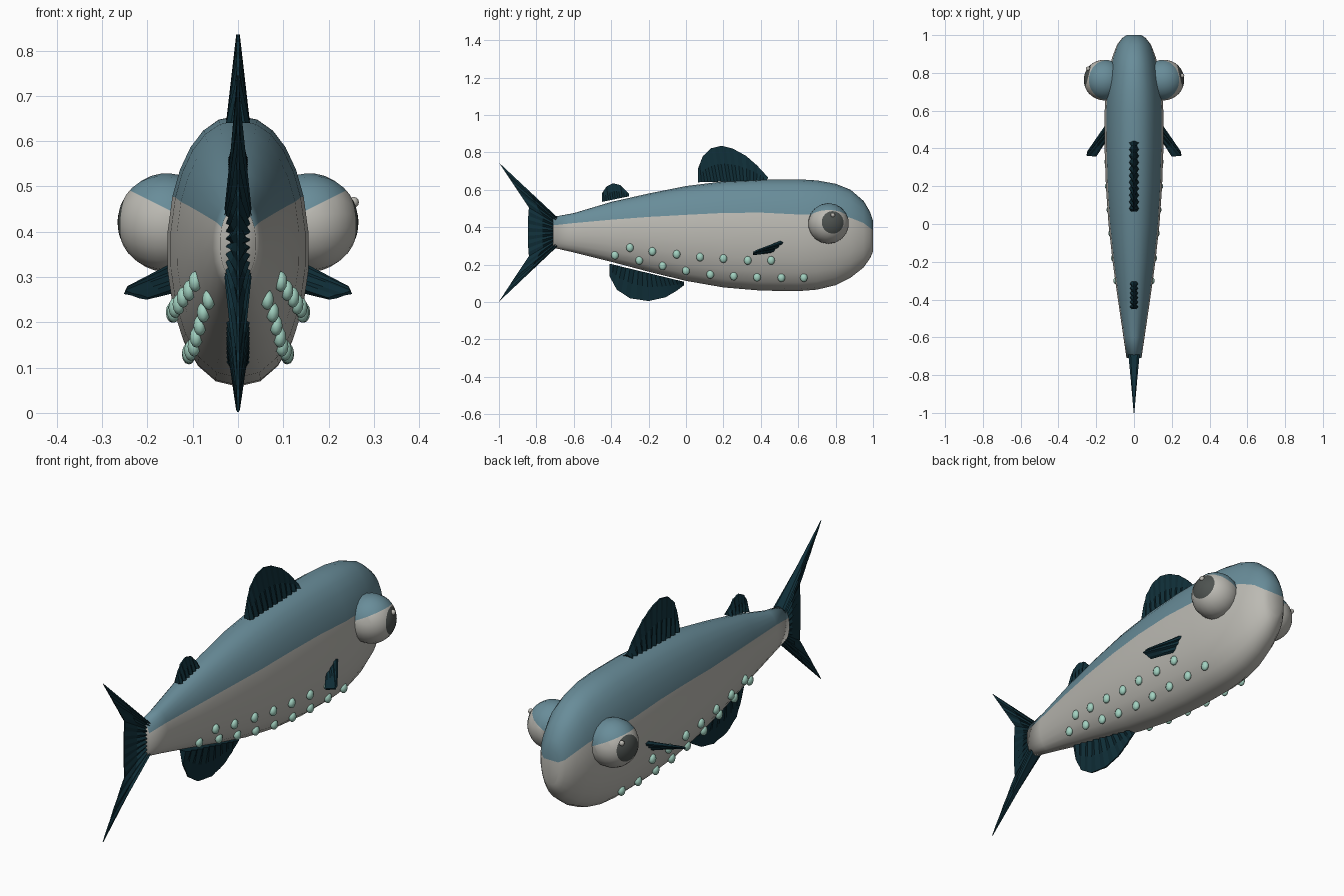
import bpy, bmesh, math
from mathutils import Vector

if "Cube" in bpy.data.objects:
    bpy.data.objects.remove(bpy.data.objects["Cube"])


def material(name, rgb):
    m = bpy.data.materials.new(name)
    m.diffuse_color = (*rgb, 1)
    m.use_nodes = True
    m.node_tree.nodes["Principled BSDF"].inputs["Base Color"].default_value = m.diffuse_color
    return m


BLUE = material("slate blue", (0.14, 0.265, 0.32))
PALE = material("pale grey", (0.50, 0.49, 0.45))
DARK = material("dark teal", (0.005, 0.028, 0.040))
PUPIL = material("charcoal", (0.075, 0.085, 0.080))
MINT = material("mint", (0.36, 0.64, 0.53))


def finish(name, bm, mats, smooth):
    bmesh.ops.recalc_face_normals(bm, faces=bm.faces[:])
    me = bpy.data.meshes.new(name)
    bm.to_mesh(me)
    bm.free()
    for m in mats:
        me.materials.append(m)
    for p in me.polygons:
        p.use_smooth = smooth
    ob = bpy.data.objects.new(name, me)
    bpy.context.collection.objects.link(ob)
    return ob


# Body stations: y, bottom z, top z, half width, z of the colour line
STATIONS = [
    (-0.71, 0.290, 0.455, 0.040, 0.410), (-0.60, 0.265, 0.475, 0.056, 0.422),
    (-0.40, 0.215, 0.535, 0.086, 0.440), (-0.20, 0.162, 0.580, 0.114, 0.455),
    (0.00, 0.113, 0.620, 0.136, 0.466), (0.20, 0.078, 0.645, 0.150, 0.476),
    (0.40, 0.061, 0.655, 0.157, 0.478), (0.60, 0.058, 0.656, 0.156, 0.468),
    (0.70, 0.066, 0.650, 0.150, 0.466), (0.80, 0.090, 0.632, 0.135, 0.464),
    (0.88, 0.130, 0.600, 0.117, 0.450), (0.95, 0.185, 0.540, 0.090, 0.422),
    (0.985, 0.235, 0.480, 0.062, 0.395), (1.00, 0.270, 0.435, 0.040, 0.385)]


def body_at(y):
    for a, b in zip(STATIONS, STATIONS[1:]):
        if a[0] <= y <= b[0]:
            t = (y - a[0]) / (b[0] - a[0])
            return [p + (q - p) * t for p, q in zip(a, b)]


def half_width(station, s):
    return station[3] * max(0.0, 1 - s * s) ** 0.45


# Body: rings with a vertex on the colour line
def build_body():
    bm = bmesh.new()
    low, up = 7, 5
    rings = []
    for st in STATIONS:
        y, zb, zt, w, zl = st
        c, h = (zb + zt) / 2, (zt - zb) / 2
        line = math.asin((zl - c) / h)
        angles = [-math.pi / 2 + (line + math.pi / 2) * i / low for i in range(low)]
        angles += [line + (math.pi / 2 - line) * i / up for i in range(up + 1)]
        side = [(half_width(st, math.sin(a)), c + h * math.sin(a)) for a in angles]
        loop = side + [(-x, z) for x, z in side[-2:0:-1]]
        rings.append([bm.verts.new((x, y, z)) for x, z in loop])
    n = len(rings[0])
    for r, q in zip(rings, rings[1:]):
        for i in range(n):
            j = (i + 1) % n
            f = bm.faces.new((r[i], r[j], q[j], q[i]))
            f.material_index = 0 if low <= i < low + 2 * up else 1
    bm.faces.new(rings[0]).material_index = 1
    # Snout cap split along the colour line
    last = rings[-1]
    bm.faces.new(last[low:low + 2 * up + 1]).material_index = 0
    bm.faces.new(last[low + 2 * up:] + last[:low + 1]).material_index = 1
    finish("body", bm, [BLUE, PALE], True)


build_body()


# Pleated fin: each rib runs from a base point to a rim point
def build_fin(name, ribs, normal, thick_base, thick_tip):
    bm = bmesh.new()
    normal = Vector(normal).normalized()
    dense = []
    for (a, b), (c, d) in zip(ribs, ribs[1:]):
        for t in (0, 1 / 3, 2 / 3):
            dense.append((Vector(a).lerp(Vector(c), t), Vector(b).lerp(Vector(d), t)))
    dense.append(tuple(map(Vector, ribs[-1])))
    cols = []
    for i, (a, b) in enumerate(dense):
        pleat = 1.0 if i % 2 else 0.6
        loop = []
        for side in (1, -1):
            ts = (0, 0.5, 1) if side == 1 else (1, 0.5, 0)
            for t in ts:
                w = (thick_base + (thick_tip - thick_base) * t) * pleat * side
                loop.append(bm.verts.new(a.lerp(b, t) + normal * w))
        cols.append(loop)
    for p, q in zip(cols, cols[1:]):
        for i in range(6):
            j = (i + 1) % 6
            bm.faces.new((p[i], p[j], q[j], q[i]))
    bm.faces.new(cols[0])
    bm.faces.new(cols[-1])
    finish(name, bm, [DARK], False)


def centre_fin(name, rim, base_a, base_b, tb, tt):
    (ya, za), (yb, zb) = base_a, base_b
    ribs = []
    for i, (y, z) in enumerate(rim):
        t = i / (len(rim) - 1)
        ribs.append(((0, ya + (yb - ya) * t, za + (zb - za) * t), (0, y, z)))
    build_fin(name, ribs, (1, 0, 0), tb, tt)


centre_fin("front_dorsal_fin",
           [(0.065, 0.715), (0.09, 0.78), (0.135, 0.822), (0.19, 0.835), (0.25, 0.82),
            (0.32, 0.782), (0.38, 0.73), (0.44, 0.665)],
           (0.065, 0.64), (0.43, 0.65), 0.026, 0.004)
centre_fin("rear_dorsal_fin",
           [(-0.45, 0.58), (-0.425, 0.617), (-0.39, 0.635), (-0.35, 0.625), (-0.305, 0.58)],
           (-0.45, 0.535), (-0.305, 0.565), 0.022, 0.004)
centre_fin("belly_fin",
           [(-0.41, 0.14), (-0.37, 0.066), (-0.30, 0.02), (-0.20, 0.005), (-0.11, 0.025),
            (-0.05, 0.06), (-0.01, 0.09)],
           (-0.41, 0.205), (-0.01, 0.108), 0.026, 0.004)
centre_fin("tail_fin",
           [(-1.0, 0.745), (-0.92, 0.625), (-0.84, 0.505), (-0.845, 0.44), (-0.845, 0.375),
            (-0.845, 0.31), (-0.84, 0.245), (-0.92, 0.125), (-1.0, 0.002)],
           (-0.69, 0.455), (-0.69, 0.295), 0.030, 0.003)

# Side fins, swept back and outwards
for s, label in ((1, "right"), (-1, "left")):
    ribs = [((s * 0.145, 0.525, 0.328), (s * 0.245, 0.385, 0.278)),
            ((s * 0.145, 0.490, 0.300), (s * 0.25, 0.362, 0.266)),
            ((s * 0.145, 0.450, 0.268), (s * 0.20, 0.360, 0.252))]
    a, b = Vector(ribs[0][1]) - Vector(ribs[0][0]), Vector(ribs[2][0]) - Vector(ribs[0][0])
    build_fin(label + "_side_fin", ribs, a.cross(b), 0.012, 0.005)


# Eyes: ball with its pole at the pupil, plus a lid cut by a sloping plane
def build_eye(s, label):
    bm = bmesh.new()
    bmesh.ops.create_uvsphere(bm, u_segments=18, v_segments=16, radius=0.109)
    look = Vector((s * 0.95, 0.24, 0.06)).normalized()
    bm.transform(look.to_track_quat('Z', 'Y').to_matrix().to_4x4())
    centre = Vector((s * 0.157, 0.762, 0.42))
    lid_point = Vector((s * 0.013, 0, 0.037))
    lid_normal = Vector((-s * 0.5, 0, 1)).normalized()
    bmesh.ops.bisect_plane(bm, geom=bm.verts[:] + bm.edges[:] + bm.faces[:],
                           plane_co=lid_point, plane_no=lid_normal)
    for f in bm.faces:
        c = f.calc_center_median()
        if c.normalized().dot(look) > math.cos(math.radians(33.75)):
            f.material_index = 2
        elif (c - lid_point).dot(lid_normal) > 0:
            f.material_index = 0
        else:
            f.material_index = 1
    bmesh.ops.translate(bm, verts=bm.verts[:], vec=centre)
    finish(label + "_eye", bm, [BLUE, PALE, PUPIL], True)


build_eye(1, "right")
build_eye(-1, "left")

# Small eye glints
for label, pos in (("right", (0.255, 0.785, 0.465)), ("left", (-0.243, 0.822, 0.462))):
    bm = bmesh.new()
    bmesh.ops.create_uvsphere(bm, u_segments=8, v_segments=6, radius=0.012)
    bmesh.ops.translate(bm, verts=bm.verts[:], vec=pos)
    finish(label + "_eye_glint", bm, [PALE], True)

# Two rows of light beads along each flank
BEADS = [(-0.38, 0.25), (-0.30, 0.29), (-0.18, 0.27), (-0.05, 0.255), (0.075, 0.24),
         (0.20, 0.232), (0.33, 0.222), (0.455, 0.222),
         (-0.25, 0.222), (-0.125, 0.193), (0.0, 0.167), (0.13, 0.147), (0.255, 0.138),
         (0.38, 0.132), (0.51, 0.13), (0.63, 0.13)]
for s, label in ((1, "right"), (-1, "left")):
    bm = bmesh.new()
    for y, z in BEADS:
        st = body_at(y)
        c, h = (st[1] + st[2]) / 2, (st[2] - st[1]) / 2
        x = half_width(st, (z - c) / h)
        made = bmesh.ops.create_uvsphere(bm, u_segments=10, v_segments=6, radius=1)["verts"]
        bmesh.ops.scale(bm, verts=made, vec=(0.015, 0.020, 0.023))
        bmesh.ops.translate(bm, verts=made, vec=(s * (x + 0.004), y, z))
    finish(label + "_light_beads", bm, [MINT], True)
